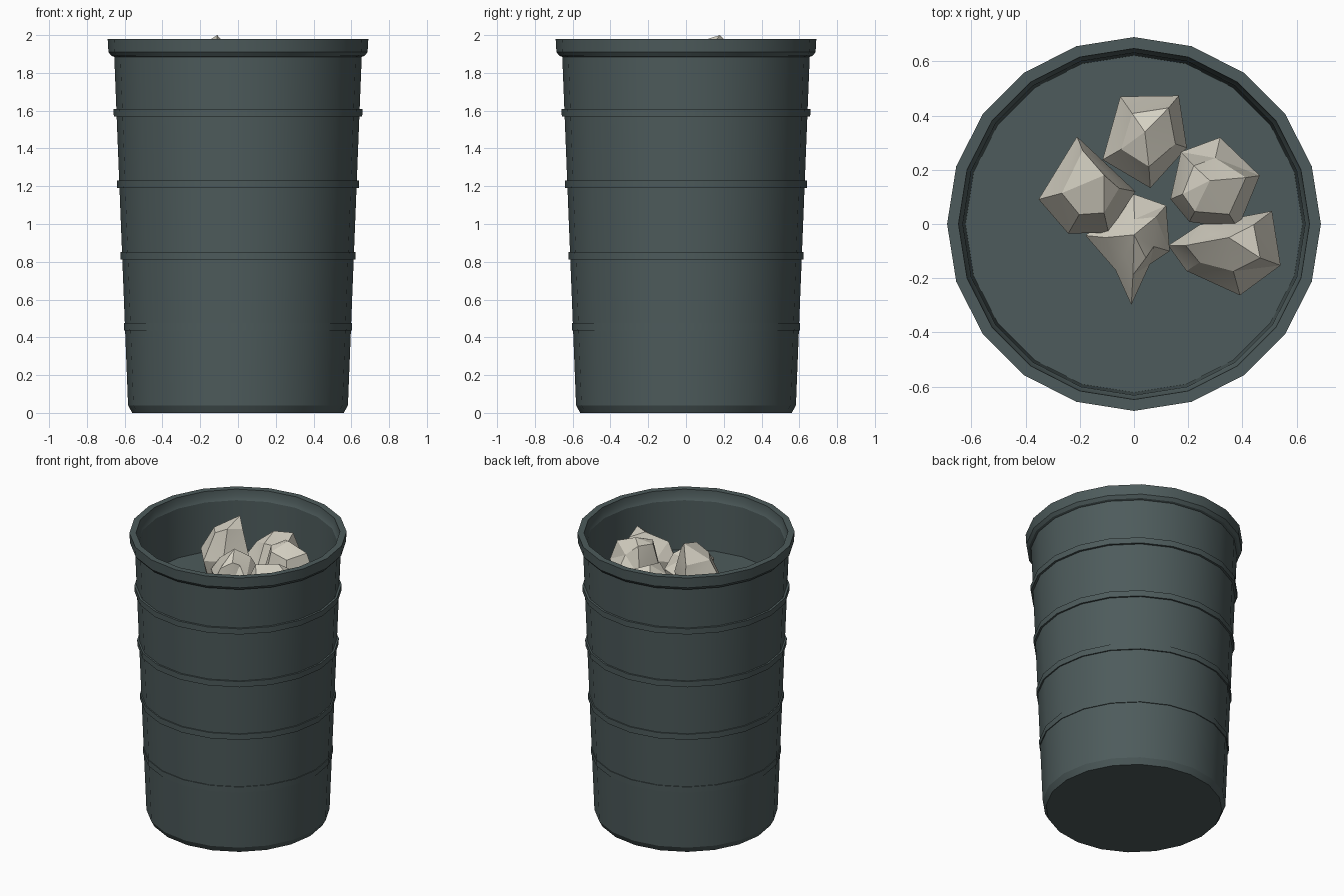
import bpy, bmesh, math, random
from mathutils import Vector

random.seed(4)
SIDES = 20
FLOOR = 1.57

cube = bpy.data.objects.get("Cube")
if cube:
    bpy.data.objects.remove(cube)


def material(name, rgb):
    mat = bpy.data.materials.new(name)
    mat.use_nodes = True
    mat.diffuse_color = (*rgb, 1)
    shader = mat.node_tree.nodes["Principled BSDF"]
    shader.inputs["Base Color"].default_value = (*rgb, 1)
    shader.inputs["Roughness"].default_value = 0.8
    return mat


def finish(bm, name, mat, angle):
    bmesh.ops.recalc_face_normals(bm, faces=bm.faces)
    mesh = bpy.data.meshes.new(name)
    bm.to_mesh(mesh)
    bm.free()
    mesh.materials.append(mat)
    obj = bpy.data.objects.new(name, mesh)
    bpy.context.collection.objects.link(obj)
    bpy.ops.object.select_all(action="DESELECT")
    obj.select_set(True)
    bpy.context.view_layer.objects.active = obj
    bpy.ops.object.shade_smooth_by_angle(angle=math.radians(angle))
    return obj


def lathe(name, profile, mat):
    """Spin a closed (radius, height) profile around the z axis."""
    bm = bmesh.new()
    verts = [bm.verts.new((r, 0, z)) for r, z in profile]
    edges = [bm.edges.new((verts[i], verts[(i + 1) % len(verts)]))
             for i in range(len(verts))
             if profile[i][0] or profile[(i + 1) % len(verts)][0]]
    bmesh.ops.spin(bm, geom=verts + edges, cent=(0, 0, 0), axis=(0, 0, 1),
                   angle=math.tau, steps=SIDES, use_merge=False)
    bmesh.ops.remove_doubles(bm, verts=bm.verts, dist=0.0005)
    return finish(bm, name, mat, 25)


def crumpled_paper(name, peak, outline, mat):
    """Stack jittered copies of an outline, closing on a peak."""
    bm = bmesh.new()
    centre = sum((Vector(p) for p in outline), Vector((0, 0))) / len(outline)
    height = peak[2] - FLOOR

    def ring(scale, middle, level, jitter):
        out = []
        for p in outline:
            s = scale + random.uniform(-jitter, jitter)
            x, y = middle.lerp(Vector(p), s)
            lift = level + random.uniform(-jitter, jitter)
            out.append(bm.verts.new((x, y, FLOOR + height * lift)))
        return out

    top_middle = centre.lerp(Vector(peak[:2]), 0.5)
    rings = [ring(0.75, centre, -0.03, 0),
             ring(1.0, centre, 0.42, 0.06),
             ring(0.6, top_middle, 0.84, 0.12)]
    count = len(outline)
    for low, high in zip(rings, rings[1:]):
        for i in range(count):
            j = (i + 1) % count
            bm.faces.new((low[i], low[j], high[j], high[i]))
    tip = bm.verts.new(peak)
    for i in range(count):
        bm.faces.new((rings[-1][i], rings[-1][(i + 1) % count], tip))
    bm.faces.new(rings[0])
    bmesh.ops.triangulate(bm, faces=bm.faces)
    return finish(bm, name, mat, 18)


plastic = material("dark grey green plastic", (0.075, 0.105, 0.106))
paper = material("off white paper", (0.66, 0.63, 0.54))

# Tapered tub with a thick lip and a raised inner floor
lathe("bin_body", [
    (0, 0), (0.56, 0), (0.582, 0.04), (0.655, 1.885), (0.67, 1.89),
    (0.686, 1.91), (0.69, 1.98), (0.648, 1.98), (0.645, 1.935),
    (0.632, 1.91), (0.622, FLOOR), (0, FLOOR)], plastic)

# Raised bands, standing out further towards the top
for i in range(4):
    z = 0.455 + 0.378 * i
    skin = 0.581 + 0.04 * z
    outer = skin + 0.005 + 0.003 * i
    lathe(f"bin_band_{i + 1}", [
        (skin - 0.008, z - 0.02), (outer - 0.001, z - 0.02),
        (outer, z + 0.02), (skin - 0.008, z + 0.02)], plastic)

# Crumpled paper: peak, then outline in plan
litter = {
    "back": ((0.04, 0.34, 1.87), [(-0.05, 0.47), (0.17, 0.48), (0.2, 0.28),
                                  (0.06, 0.14), (-0.11, 0.24)]),
    "right": ((-0.11, 0.18, 2.0), [(-0.21, 0.32), (-0.36, 0.09), (-0.24, -0.03),
                                   (-0.09, -0.04), (0.01, 0.12), (-0.1, 0.22)]),
    "front": ((0, -0.04, 1.88), [(-0.19, -0.04), (0, 0.1), (0.12, 0.07),
                                 (0.13, -0.1), (0.06, -0.15), (-0.01, -0.3),
                                 (-0.07, -0.17)]),
    "left": ((0.28, 0.16, 1.93), [(0.17, 0.27), (0.32, 0.33), (0.47, 0.18),
                                  (0.38, -0.01), (0.2, 0), (0.13, 0.09)]),
    "front_left": ((0.35, -0.05, 1.87), [(0.13, -0.08), (0.24, 0), (0.5, 0.04),
                                         (0.53, -0.15), (0.39, -0.26),
                                         (0.2, -0.17)]),
}
for place, (peak, outline) in litter.items():
    crumpled_paper("paper_ball_" + place, peak, outline, paper)
